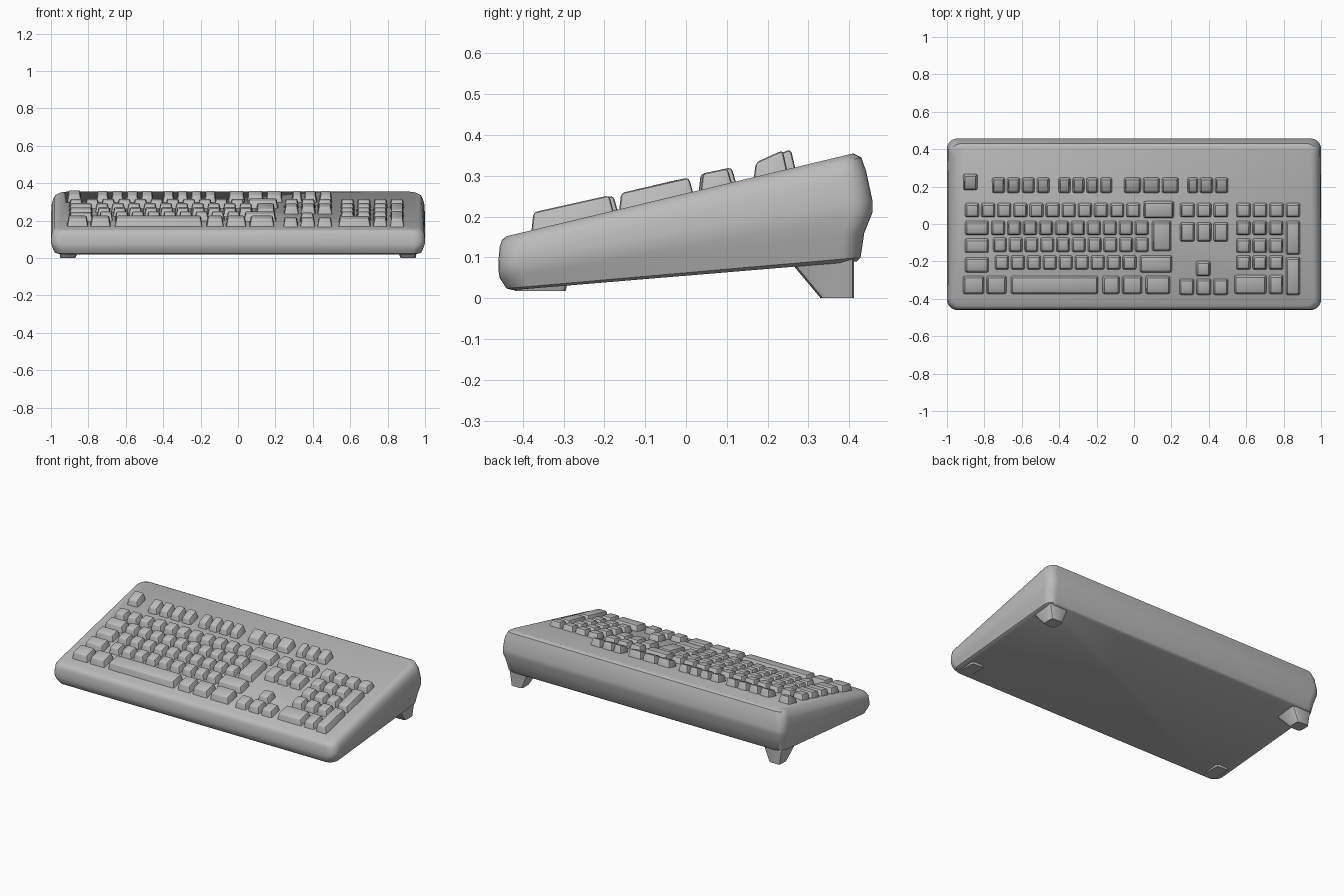
import bpy, bmesh, math

if "Cube" in bpy.data.objects:
    bpy.data.objects.remove(bpy.data.objects["Cube"])

grey = bpy.data.materials.new("plain grey")
grey.diffuse_color = (0.5, 0.5, 0.5, 1)
grey.use_nodes = True
grey.node_tree.nodes["Principled BSDF"].inputs["Base Color"].default_value = grey.diffuse_color


def finish(name, bm, angle=35):
    bmesh.ops.recalc_face_normals(bm, faces=bm.faces)
    me = bpy.data.meshes.new(name)
    bm.to_mesh(me)
    bm.free()
    me.materials.append(grey)
    ob = bpy.data.objects.new(name, me)
    bpy.context.collection.objects.link(ob)
    bpy.ops.object.select_all(action='DESELECT')
    ob.select_set(True)
    bpy.context.view_layer.objects.active = ob
    bpy.ops.object.shade_smooth_by_angle(angle=math.radians(angle))
    return ob


def deck(y):
    """Height of the sloping top plate."""
    return 0.152 + 0.239 * (y + 0.44)


# Case: tilted rounded rectangles lofted from bottom to top
# (front y, front z, back y, back z, half width)
levels = [(-.425, .02, .418, .09, .965), (-.44, .024, .428, .10, .98),
          (-.457, .05, .437, .16, .992), (-.46, .07, .457, .21, 1.0),
          (-.46, .09, .457, .24, 1.0), (-.457, .125, .442, .31, .995),
          (-.451, .143, .43, .345, .98), (-.44, .152, .41, .355, .96)]
bm = bmesh.new()
rings = []
R, N = 0.055, 6
for yf, zf, yb, zb, hx in levels:
    ring = []
    for q, (sx, yc) in enumerate([(1, yb - R), (-1, yb - R), (-1, yf + R), (1, yf + R)]):
        for i in range(N + 1):
            a = math.pi / 2 * (q + i / N)
            x = sx * (hx - R) + R * math.cos(a)
            y = yc + R * math.sin(a)
            ring.append(bm.verts.new((x, y, zf + (zb - zf) * (y - yf) / (yb - yf))))
    rings.append(ring)
for lo, hi in zip(rings, rings[1:]):
    for i in range(len(lo)):
        j = (i + 1) % len(lo)
        bm.faces.new((lo[i], lo[j], hi[j], hi[i]))
bm.faces.new(rings[0][::-1])
bm.faces.new(rings[-1])
finish("case", bm, 40)


# Keys: tapered, bevelled caps standing on the sloping deck
def add_key(bm, x0, x1, y0, y1, hf=.039, hb=.037):
    t = bmesh.new()
    yt0, yt1 = y0 + .006, y1 - .013
    lower = [(x0, y0), (x1, y0), (x1, y1), (x0, y1)]
    upper = [(x0 + .009, yt0), (x1 - .009, yt0), (x1 - .009, yt1), (x0 + .009, yt1)]
    lo = [t.verts.new((x, y, deck(y) - .012)) for x, y in lower]
    hi = [t.verts.new((x, y, deck(y) + (hf if y == yt0 else hb))) for x, y in upper]
    t.faces.new(lo[::-1])
    top = t.faces.new(hi)
    for i in range(4):
        j = (i + 1) % 4
        t.faces.new((lo[i], lo[j], hi[j], hi[i]))
    edges = [e for e in t.edges if any(v in hi for v in e.verts)]
    bmesh.ops.bevel(t, geom=edges, offset=.009, segments=2, profile=.5,
                    affect='EDGES', clamp_overlap=True)
    me = bpy.data.meshes.new("tmp")
    t.to_mesh(me)
    t.free()
    bm.from_mesh(me)
    bpy.data.meshes.remove(me)


def keys(name, *specs):
    """Each spec: x start, x end, number of keys, y start, y end, [heights]."""
    bm = bmesh.new()
    for x0, x1, n, y0, y1, *h in specs:
        gap = .008
        w = (x1 - x0 - gap * (n - 1)) / n
        for i in range(n):
            a = x0 + i * (w + gap)
            add_key(bm, a, a + w, y0, y1, *h)
    finish(name, bm)


F = (.165, .25, .035, .049)
keys("escape_key", (-.915, -.835, 1, .18, .27, .035, .047))
keys("function_keys", (-.76, -.45, 4, *F), (-.405, -.115, 4, *F),
     (-.055, .24, 3, *F), (.285, .345, 1, *F), (.35, .505, 2, *F))
keys("number_row", (-.905, .035, 11, .035, .115), (.05, .215, 1, .03, .125))
keys("upper_letter_row", (-.905, -.775, 1, -.06, .02), (-.765, .08, 10, -.06, .02))
keys("enter_key", (.095, .2, 1, -.145, .02))
keys("middle_letter_row", (-.905, -.775, 1, -.155, -.075), (-.755, .08, 10, -.15, -.07))
keys("lower_letter_row", (-.905, -.775, 1, -.26, -.175), (-.745, .015, 9, -.245, -.165),
     (.03, .205, 1, -.26, -.165))
B = (-.375, -.275, .042, .04)
keys("bottom_row", (-.915, -.8, 1, *B), (-.79, -.68, 1, *B), (-.17, -.075, 1, *B),
     (-.065, .045, 1, *B), (.06, .195, 1, *B))
keys("space_bar", (-.66, -.19, 1, *B))
keys("navigation_keys", (.245, .505, 3, .035, .115), (.245, .505, 3, -.095, .012))
keys("arrow_keys", (.33, .41, 1, -.28, -.195), (.24, .505, 3, -.38, -.29))
keys("number_pad", (.545, .89, 4, .035, .115), (.545, .8, 3, -.06, .02),
     (.545, .8, 3, -.155, -.075), (.545, .8, 3, -.245, -.165),
     (.535, .71, 1, -.375, -.27), (.72, .8, 1, -.375, -.27),
     (.81, .89, 1, -.165, .02), (.81, .89, 1, -.38, -.175, .043, .04))


# Feet: tapered rear legs and thin front pads, mirrored left and right
def foot(name, top, bottom):
    for side, s in (("right", 1), ("left", -1)):
        bm = bmesh.new()
        loops = []
        for x0, x1, y0, y1, z0, z1 in (bottom, top):
            loops.append([bm.verts.new((s * x, y, z)) for x, y, z in
                          ((x0, y0, z0), (x1, y0, z0), (x1, y1, z1), (x0, y1, z1))])
        lo, hi = loops
        bm.faces.new(lo)
        bm.faces.new(hi)
        for i in range(4):
            j = (i + 1) % 4
            bm.faces.new((lo[i], lo[j], hi[j], hi[i]))
        uprights = [e for e in bm.edges if len({v in lo for v in e.verts}) == 2]
        bmesh.ops.bevel(bm, geom=uprights, offset=.015, segments=2, profile=.5,
                        affect='EDGES', clamp_overlap=True)
        finish(f"{name}_{side}", bm)


foot("rear_foot", (.83, .965, .255, .412, .09, .1), (.87, .95, .33, .412, 0, 0))
foot("front_pad", (.86, .95, -.42, -.29, .03, .04), (.865, .945, -.42, -.295, .018, .018))
